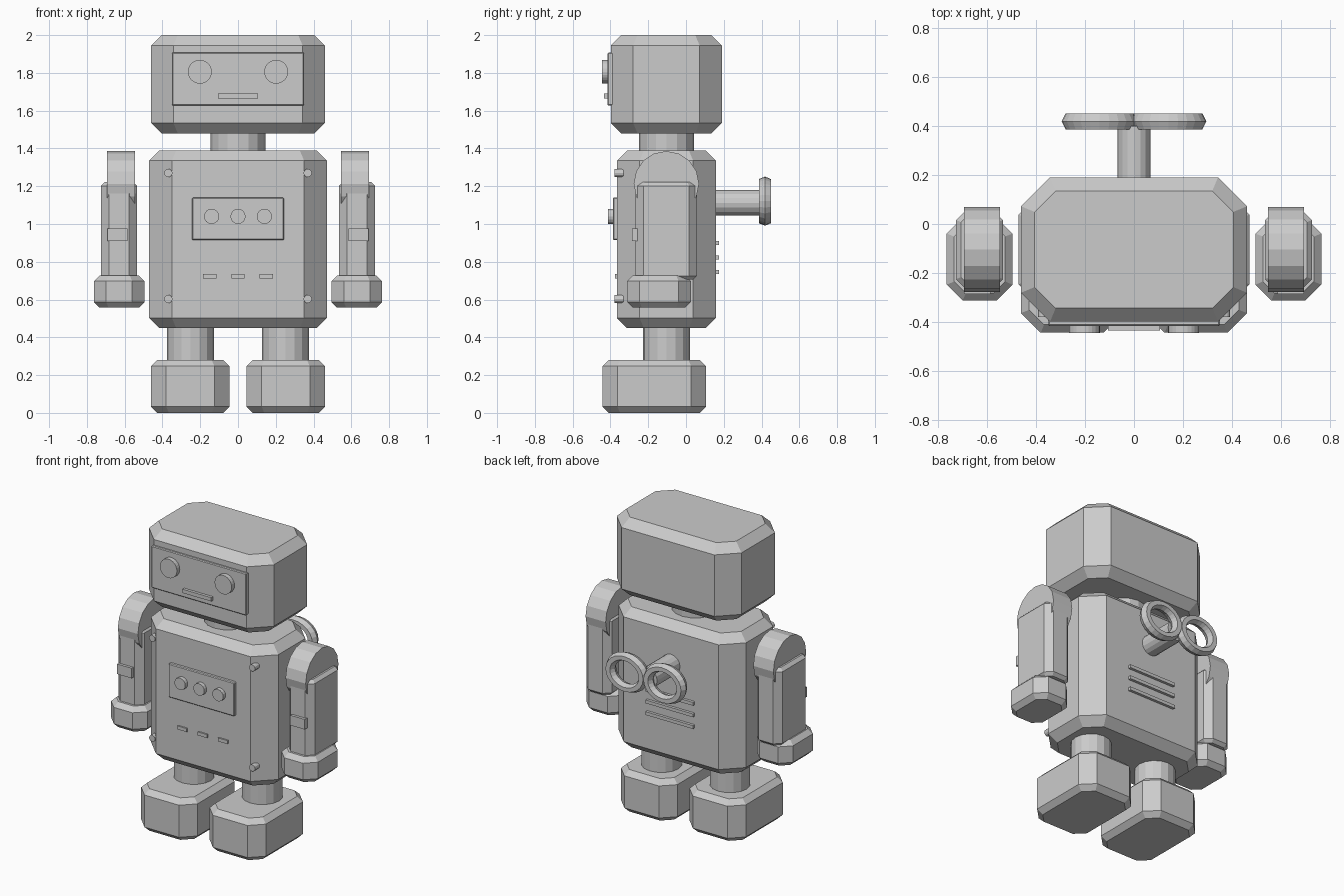
import bpy, bmesh, math
from mathutils import Matrix, Vector

if "Cube" in bpy.data.objects:
    bpy.data.objects.remove(bpy.data.objects["Cube"], do_unlink=True)

grey = bpy.data.materials.new("light_grey")
grey.use_nodes = True
COLOUR = (0.6, 0.6, 0.6, 1)
grey.diffuse_color = COLOUR
grey.node_tree.nodes["Principled BSDF"].inputs["Base Color"].default_value = COLOUR

MID_Y = -0.104  # depth of the main body axis


def finish(name, bm):
    """Turn a bmesh into a flat shaded object."""
    bmesh.ops.recalc_face_normals(bm, faces=bm.faces)
    mesh = bpy.data.meshes.new(name)
    bm.to_mesh(mesh)
    bm.free()
    mesh.materials.append(grey)
    obj = bpy.data.objects.new(name, mesh)
    bpy.context.collection.objects.link(obj)
    return obj


def octagon_box(name, x, y, z, cut, bevel):
    """Box with cut vertical corners and bevelled top and bottom rims."""
    bm = bmesh.new()
    cx, cy = sum(x) / 2, sum(y) / 2
    rings = []
    for height, inset in ((z[0], bevel), (z[0] + bevel, 0), (z[1] - bevel, 0), (z[1], bevel)):
        a, b = (x[1] - x[0]) / 2 - inset, (y[1] - y[0]) / 2 - inset
        c = cut - inset * (2 - math.sqrt(2))
        outline = []
        for sx, sy in ((1, 1), (-1, 1), (-1, -1), (1, -1)):
            pair = [(sx * a, sy * (b - c)), (sx * (a - c), sy * b)]
            outline += pair if sx == sy else pair[::-1]
        rings.append([bm.verts.new((cx + px, cy + py, height)) for px, py in outline])
    bm.faces.new(rings[0])
    bm.faces.new(rings[-1])
    for low, high in zip(rings, rings[1:]):
        for i in range(8):
            j = (i + 1) % 8
            bm.faces.new((low[i], low[j], high[j], high[i]))
    return finish(name, bm)


def box(name, x, y, z, bevel=0):
    bm = bmesh.new()
    bmesh.ops.create_cube(bm, size=1)
    for v in bm.verts:
        v.co = [lo + (c + 0.5) * (hi - lo) for c, (lo, hi) in zip(v.co, (x, y, z))]
    if bevel:
        bmesh.ops.bevel(bm, geom=bm.edges[:], offset=bevel, segments=1, affect='EDGES')
    return finish(name, bm)


def cylinder(name, start, end, radius, sides=16):
    bm = bmesh.new()
    start, end = Vector(start), Vector(end)
    axis = end - start
    turn = Vector((0, 0, 1)).rotation_difference(axis).to_matrix().to_4x4()
    bmesh.ops.create_cone(bm, cap_ends=True, segments=sides, radius1=radius, radius2=radius,
                          depth=axis.length, matrix=Matrix.Translation((start + end) / 2) @ turn)
    return finish(name, bm)


def oval_ring(name, centre, major, tube, stretch, depth, steps=24, sides=6):
    """Upright ring facing along y with a six sided section."""
    bm = bmesh.new()
    loops = []
    for i in range(steps):
        t = math.tau * i / steps
        loop = []
        for k in range(sides):
            p = math.tau * k / sides
            r = major + tube * math.cos(p)
            loop.append(bm.verts.new((centre[0] + stretch * r * math.cos(t),
                                      centre[1] + depth * tube * math.sin(p),
                                      centre[2] + r * math.sin(t))))
        loops.append(loop)
    for i in range(steps):
        a, b = loops[i], loops[(i + 1) % steps]
        for k in range(sides):
            m = (k + 1) % sides
            bm.faces.new((a[k], a[m], b[m], b[k]))
    return finish(name, bm)


def span(side, inner, outer):
    return tuple(sorted((side * inner, side * outer)))


# Head, neck and torso
octagon_box("head", (-0.46, 0.46), (-0.398, 0.19), (1.48, 2.0), 0.118, 0.055)
cylinder("neck", (0, MID_Y, 1.35), (0, MID_Y, 1.5), 0.146)
octagon_box("torso", (-0.47, 0.47), (-0.366, 0.158), (0.45, 1.388), 0.12, 0.053)

# Face
box("face_plate", (-0.35, 0.35), (-0.415, -0.38), (1.627, 1.908), 0.005)
box("mouth", (-0.106, 0.106), (-0.434, -0.41), (1.665, 1.69))

# Chest details
box("chest_panel", (-0.243, 0.243), (-0.387, -0.35), (0.915, 1.14), 0.005)
for i, x in enumerate((-0.14, 0, 0.14)):
    cylinder(f"chest_button_{i + 1}", (x, -0.37, 1.04), (x, -0.413, 1.04), 0.04)
for i, x in enumerate((-0.15, 0, 0.15)):
    box(f"chest_slot_{i + 1}", (x - 0.035, x + 0.035), (-0.376, -0.355), (0.712, 0.735))

# Back vents
for i, z in enumerate((0.745, 0.823, 0.9)):
    box(f"back_vent_{i + 1}", (-0.175, 0.175), (0.14, 0.176), (z - 0.011, z + 0.011))

# Wind-up key
cylinder("key_shaft", (0, 0.14, 1.112), (0, 0.4, 1.112), 0.067)

# Paired parts
for label, s in (("left", 1), ("right", -1)):
    cylinder(f"{label}_eye", (s * 0.202, -0.4, 1.806), (s * 0.202, -0.445, 1.806), 0.063, 24)
    oval_ring(f"{label}_key_ring", (s * 0.14, 0.418, 1.121), 0.103, 0.027, 1.19, 1.4)
    for level, z in (("upper", 1.27), ("lower", 0.603)):
        cylinder(f"{label}_{level}_rivet", (s * 0.369, -0.33, z), (s * 0.369, -0.379, z), 0.022, 12)

    # Arm
    cylinder(f"{label}_shoulder", (s * 0.545, MID_Y, 1.213), (s * 0.693, MID_Y, 1.213), 0.173)
    octagon_box(f"{label}_arm", span(s, 0.534, 0.725), (-0.267, 0.058), (0.705, 1.222), 0.042, 0.02)
    box(f"{label}_arm_patch", span(s, 0.585, 0.692), (-0.285, -0.25), (0.91, 0.977))
    octagon_box(f"{label}_hand", span(s, 0.495, 0.763), (-0.312, 0.026), (0.557, 0.727), 0.065, 0.03)

    # Leg
    cylinder(f"{label}_leg", (s * 0.252, MID_Y, 0.24), (s * 0.252, MID_Y, 0.48), 0.124)
    octagon_box(f"{label}_foot", span(s, 0.045, 0.46), (-0.443, 0.107), (0, 0.28), 0.08, 0.033)
